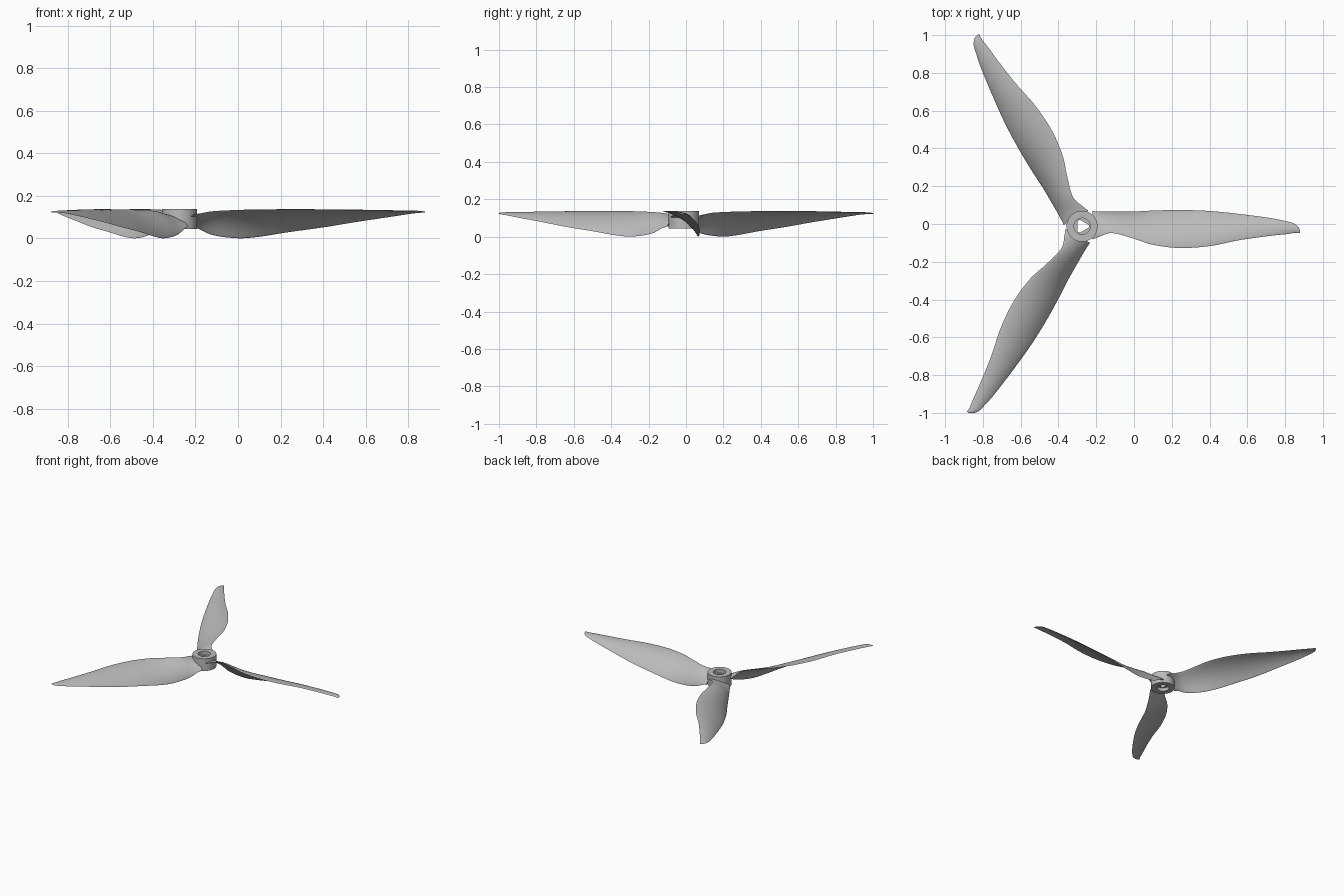
import bpy, bmesh, math
from mathutils import Matrix, Vector

if "Cube" in bpy.data.objects:
    bpy.data.objects.remove(bpy.data.objects["Cube"], do_unlink=True)

HUB = Vector((-0.275, -0.012, 0))
grey = bpy.data.materials.new("grey plastic")
grey.use_nodes = True
colour = (0.5, 0.5, 0.5, 1)
grey.diffuse_color = colour
grey.node_tree.nodes["Principled BSDF"].inputs["Base Color"].default_value = colour


def loft(name, rings, caps=False, wrap=False):
    """Skin closed rings of points into one smooth object."""
    bm = bmesh.new()
    loops = [[bm.verts.new(p) for p in ring] for ring in rings]
    pairs = list(zip(loops, loops[1:]))
    if wrap:
        pairs.append((loops[-1], loops[0]))
    n = len(loops[0])
    for a, b in pairs:
        for i in range(n):
            j = (i + 1) % n
            bm.faces.new((a[i], a[j], b[j], b[i]))
    if caps:
        bm.faces.new(loops[0])
        bm.faces.new(loops[-1])
    bmesh.ops.recalc_face_normals(bm, faces=bm.faces)
    mesh = bpy.data.meshes.new(name)
    bm.to_mesh(mesh)
    bm.free()
    mesh.materials.append(grey)
    obj = bpy.data.objects.new(name, mesh)
    obj.location = HUB
    bpy.context.collection.objects.link(obj)
    bpy.ops.object.select_all(action='DESELECT')
    obj.select_set(True)
    bpy.context.view_layer.objects.active = obj
    bpy.ops.object.shade_smooth_by_angle(angle=math.radians(40))
    return obj


# Hub: outer wall, round recesses and a rounded three-sided bore
def hub_ring(radius, z, three_sided=False):
    ring = []
    for i in range(72):
        a = math.tau * i / 72
        r = radius
        if three_sided:
            off = a % (math.tau / 3) - math.pi / 3
            r = min(radius, 0.024 / math.cos(off))
        ring.append((r * math.cos(a), r * math.sin(a), z))
    return ring


loft("hub", [hub_ring(0.082, 0.045), hub_ring(0.082, 0.138),
             hub_ring(0.043, 0.138), hub_ring(0.043, 0.11),
             hub_ring(0.036, 0.11, True), hub_ring(0.036, 0.07, True),
             hub_ring(0.043, 0.07), hub_ring(0.043, 0.045)], wrap=True)

# Blade stations: radius, high edge y and z, low edge y and z
stations = [
    (0.055, -0.07, 0.105, 0.08, 0.055),
    (0.09, -0.056, 0.115, 0.078, 0.045),
    (0.16, -0.036, 0.128, 0.077, 0.015),
    (0.275, -0.066, 0.134, 0.078, 0.001),
    (0.375, -0.098, 0.136, 0.083, 0.008),
    (0.515, -0.115, 0.137, 0.086, 0.03),
    (0.675, -0.105, 0.136, 0.081, 0.052),
    (0.835, -0.073, 0.134, 0.065, 0.078),
    (0.995, -0.051, 0.13, 0.044, 0.102),
    (1.08, -0.042, 0.127, 0.027, 0.115),
    (1.12, -0.036, 0.125, 0.016, 0.12),
    (1.145, -0.036, 0.124, -0.004, 0.122),
    (1.155, -0.036, 0.124, -0.026, 0.123),
]


def smooth_stations(points, steps):
    """Pass a smooth curve through the stations."""
    out = []
    last = len(points) - 1
    for i in range(last):
        quad = [points[max(0, min(last, i + k))] for k in (-1, 0, 1, 2)]
        for s in range(steps):
            t = s / steps
            out.append([0.5 * (2 * b + (c - a) * t + (2 * a - 5 * b + 4 * c - d) * t * t
                               + (3 * b - a - 3 * c + d) * t ** 3)
                        for a, b, c, d in zip(*quad)])
    return out + [list(points[-1])]


def blade_section(station, n=14):
    """Cambered aerofoil between the two edges."""
    x, y0, z0, y1, z1 = station
    chord = Vector((0, y1 - y0, z1 - z0))
    size = chord.length
    up = Vector((0, z0 - z1, y1 - y0)).normalized()
    thick = min(0.015 - 0.009 * x, 0.12 * size)
    ring = []
    for i in range(2 * n):
        a = math.pi * i / n
        t = (1 - math.cos(a)) / 2
        lift = 0.4 * size * t * (1 - t) + thick / 2 * math.sin(a)
        ring.append(Vector((x, y0, z0)) + chord * t + up * lift)
    return ring


# Three matching blades around the hub
sections = [blade_section(s) for s in smooth_stations(stations, 5)]
for k, name in enumerate(("left_blade", "back_blade", "front_blade")):
    turn = Matrix.Rotation(math.tau * k / 3, 3, 'Z')
    loft(name, [[turn @ p for p in ring] for ring in sections], caps=True)
